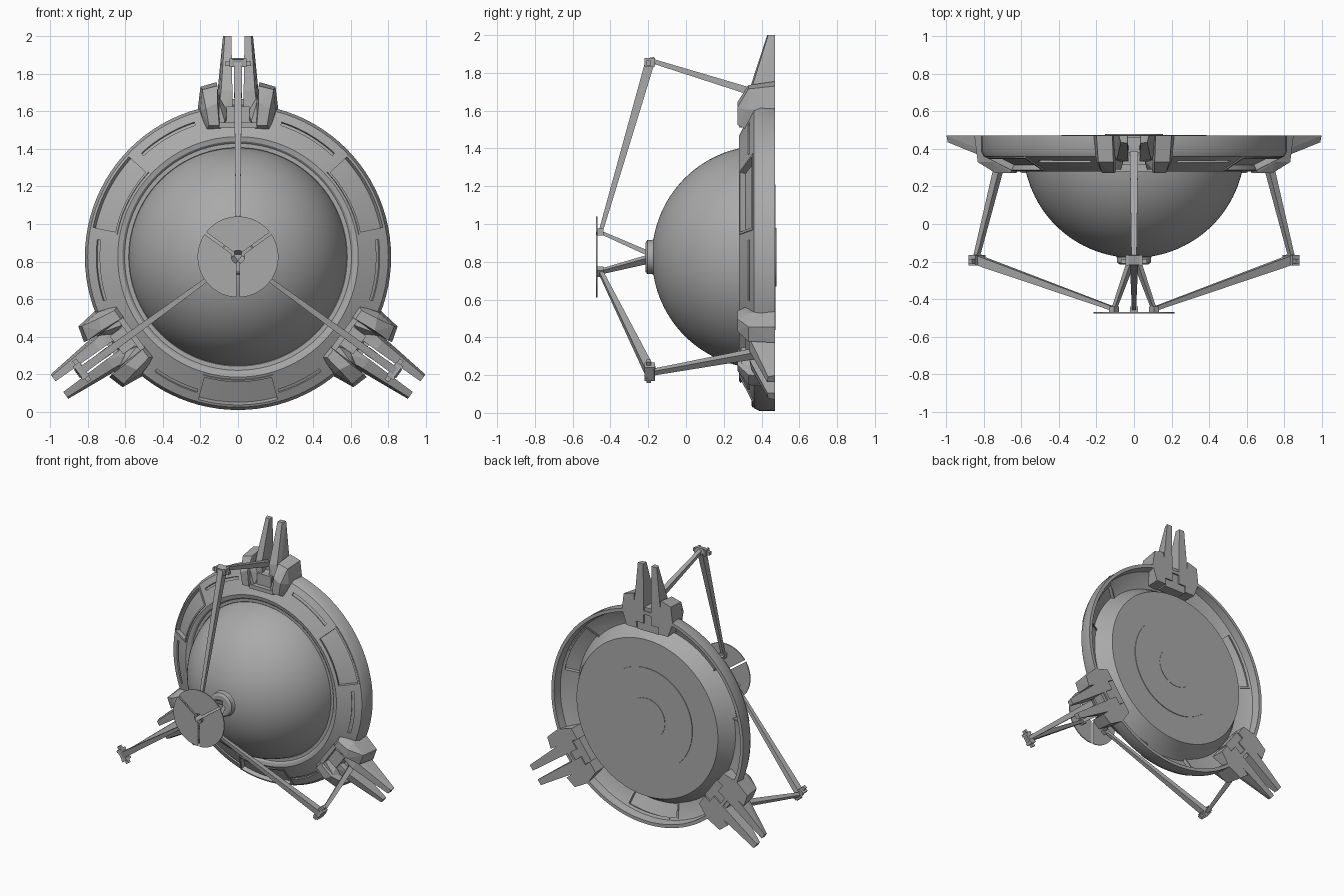
import bpy, bmesh, math
from mathutils import Vector

if "Cube" in bpy.data.objects:
    bpy.data.objects.remove(bpy.data.objects["Cube"])

AXIS_Z = 0.825
FINS = (90, 216, 324)
WINDOWS = (153, 270, 27)

grey = bpy.data.materials.new("plain grey")
grey.use_nodes = True
COLOR = (0.4, 0.4, 0.4, 1)
grey.diffuse_color = COLOR
grey.node_tree.nodes["Principled BSDF"].inputs["Base Color"].default_value = COLOR


def place(u, y, r, angle):
    """Tangent, depth and radius at an angle around the dish axis."""
    c, s = math.cos(math.radians(angle)), math.sin(math.radians(angle))
    return Vector((r * c + u * s, y, AXIS_Z + r * s - u * c))


def finish(name, bm, smooth=False):
    bmesh.ops.remove_doubles(bm, verts=bm.verts, dist=1e-5)
    bmesh.ops.recalc_face_normals(bm, faces=bm.faces)
    mesh = bpy.data.meshes.new(name)
    bm.to_mesh(mesh)
    bm.free()
    mesh.materials.append(grey)
    obj = bpy.data.objects.new(name, mesh)
    bpy.context.collection.objects.link(obj)
    if smooth:
        bpy.ops.object.select_all(action="DESELECT")
        obj.select_set(True)
        bpy.context.view_layer.objects.active = obj
        bpy.ops.object.shade_smooth_by_angle(angle=math.radians(30))
    return obj


def add_sweep(bm, profile, start=0, end=360, steps=96, closed=True):
    """Turn an (r, y) profile around the dish axis."""
    full = end - start == 360
    rings = []
    for i in range(steps if full else steps + 1):
        a = start + (end - start) * i / steps
        rings.append([bm.verts.new(place(0, y, r, a)) for r, y in profile])
    n = len(profile)
    for i in range(steps):
        p, q = rings[i], rings[(i + 1) % len(rings)]
        for j in range(n if closed else n - 1):
            k = (j + 1) % n
            quad = [p[j], p[k], q[k], q[j]]
            if profile[j][0] == 0:
                quad = [p[j], p[k], q[k]]
            elif profile[k][0] == 0:
                quad = [p[j], p[k], q[j]]
            bm.faces.new(quad)
    if not full:
        bm.faces.new(rings[0])
        bm.faces.new(rings[-1])


def sweep(name, profile, smooth=True, **kw):
    bm = bmesh.new()
    add_sweep(bm, profile, **kw)
    return finish(name, bm, smooth)


def add_hull(bm, points, angle):
    verts = [bm.verts.new(place(*p, angle)) for p in points]
    bmesh.ops.convex_hull(bm, input=verts)


def beam(bm, a, b, angle, size_a, size_b):
    """Tapered bar between two (y, r) points; sizes are half width, half depth."""
    a, b = Vector(a), Vector(b)
    d = (b - a).normalized()
    side = Vector((-d.y, d.x))
    pts = []
    for p, (w, t) in ((a, size_a), (b, size_b)):
        for su in (-1, 1):
            for st in (-1, 1):
                q = p + side * t * st
                pts.append((su * w, q.x, q.y))
    add_hull(bm, pts, angle)


def box(u0, u1, y0, y1, r0, r1):
    return [(u, y, r) for u in (u0, u1) for y in (y0, y1) for r in (r0, r1)]


def slope(s, h):
    """Point on the sloping rim: s runs outward, h is height above it."""
    return (0.64 + 0.894 * s + 0.447 * h, 0.28 + 0.447 * s - 0.894 * h)


def slab(s0, s1, h0, h1):
    return [slope(s0, h0), slope(s1, h0), slope(s1, h1), slope(s0, h1)]


# Rim shell with window openings and narrow grooves cut in
rim = sweep("rim", [(0.60, 0.30), (0.615, 0.285), (0.64, 0.28), (0.80, 0.36), (0.815, 0.39),
                    (0.815, 0.47), (0.79, 0.47), (0.78, 0.41), (0.66, 0.35), (0.60, 0.35)])
bm = bmesh.new()
for a in WINDOWS:
    add_sweep(bm, slab(0.02, 0.168, -0.12, 0.05), a - 16, a + 16, 16)
for a in FINS:
    for side in (-1, 1):
        reach = 37 if a != 90 and side == (1 if a == 216 else -1) else 43
        lo, hi = sorted((a + side * 18, a + side * reach))
        add_sweep(bm, slab(0.108, 0.128, -0.012, 0.03), lo, hi, 14)
cutter = finish("rim_cutter", bm)
cutter.hide_render = True
cut = rim.modifiers.new("openings", "BOOLEAN")
cut.object = cutter
cut.solver = "EXACT"
bpy.context.view_layer.objects.active = rim
bpy.ops.object.modifier_apply(modifier=cut.name)
bpy.data.objects.remove(cutter)
bpy.ops.object.select_all(action="DESELECT")
rim.select_set(True)
bpy.context.view_layer.objects.active = rim
bpy.ops.object.shade_smooth_by_angle(angle=math.radians(30))

# Window panels and frames
for a in WINDOWS:
    sweep("window_panel", slab(0.015, 0.172, -0.034, -0.026), start=a - 16.4, end=a + 16.4, steps=16)
    bm = bmesh.new()
    for s in (0.014, 0.162):
        add_sweep(bm, slab(s, s + 0.012, -0.06, 0.006), a - 16.5, a + 16.5, 16)
    for e in (a - 16.5, a + 15.5):
        add_sweep(bm, slab(0.014, 0.174, -0.06, 0.006), e, e + 1, 2)
    finish("window_frame", bm, True)

# Dome, its seat, the nose and the rear drum
R, CY = 0.59, 0.41
arc = [(R * math.sin(t), CY - R * math.cos(t)) for t in [i * math.radians(84) / 28 for i in range(29)]]
sweep("dome", [(0, arc[0][1])] + arc[1:], closed=False)
sweep("dome_seat", [(0.57, 0.31), (0.582, 0.296), (0.61, 0.296), (0.61, 0.34), (0.57, 0.34)])
sweep("nose", [(0, -0.215), (0.075, -0.215), (0.09, -0.205), (0.09, -0.18), (0.10, -0.165), (0, -0.165)],
      steps=40, closed=False)
sweep("rear_drum", [(0, 0.34), (0.68, 0.34), (0.66, 0.365), (0.60, 0.47), (0, 0.47)], closed=False)
sweep("rear_disc", [(0, 0.46), (0.385, 0.46), (0.385, 0.475), (0, 0.475)], closed=False)
sweep("rear_cap", [(0, 0.47), (0.155, 0.47), (0.155, 0.478), (0, 0.478)], steps=48, closed=False)

# Fin groups: prongs, shoulders and bracket
for a in FINS:
    prongs, shoulders, bracket = bmesh.new(), bmesh.new(), bmesh.new()
    for m in (-1, 1):
        add_hull(prongs, [(m * u, y, r) for u, y, r in (
            (0.035, 0.43, 1.175), (0.07, 0.435, 1.175), (0.035, 0.47, 1.175), (0.08, 0.47, 1.175),
            (0.03, 0.335, 0.885), (0.09, 0.345, 0.885), (0.03, 0.47, 0.72), (0.125, 0.47, 0.72),
            (0.03, 0.33, 0.72), (0.11, 0.33, 0.72))], a)
        add_hull(shoulders, [(m * u, y, r) for u, y, r in (
            (0.10, 0.272, 0.70), (0.155, 0.272, 0.70), (0.17, 0.272, 0.79), (0.11, 0.272, 0.82),
            (0.085, 0.33, 0.67), (0.17, 0.33, 0.67), (0.20, 0.33, 0.78), (0.19, 0.33, 0.89),
            (0.11, 0.33, 0.91), (0.09, 0.47, 0.67), (0.175, 0.47, 0.67), (0.215, 0.47, 0.78),
            (0.20, 0.47, 0.905), (0.115, 0.47, 0.93))], a)
        # Sloping cheeks beside the arm
        add_hull(bracket, [(m * u, y, r) for u, y, r in (
            (0.10, 0.29, 0.70), (0.10, 0.29, 0.82), (0.07, 0.29, 0.72), (0.055, 0.34, 0.78),
            (0.10, 0.36, 0.86), (0.10, 0.36, 0.70), (0.06, 0.36, 0.72))], a)
    add_hull(bracket, box(-0.10, 0.10, 0.28, 0.36, 0.685, 0.715), a)
    add_hull(bracket, box(-0.06, 0.06, 0.315, 0.40, 0.70, 0.80), a)
    add_hull(bracket, box(-0.09, 0.09, 0.38, 0.46, 0.66, 0.84), a)
    finish("fin_prongs", prongs)
    finish("fin_shoulders", shoulders)
    finish("fin_bracket", bracket)

    # Folding arm with elbow, and thin leg back to the nose
    arm, elbow, leg = bmesh.new(), bmesh.new(), bmesh.new()
    beam(arm, (0.38, 0.865), (-0.17, 1.035), a, (0.022, 0.02), (0.014, 0.012))
    beam(arm, (-0.19, 1.035), (-0.45, 0.14), a, (0.022, 0.025), (0.011, 0.011))
    finish("folding_arm", arm)
    for m in (-1, 1):
        beam(elbow, (-0.215, 1.03), (-0.165, 1.04), a, (0.028, 0.02), (0.028, 0.02))
        add_hull(elbow, box(m * 0.028, m * 0.045, -0.22, -0.165, 1.01, 1.055), a)
        add_hull(elbow, box(m * 0.045, m * 0.068, -0.21, -0.185, 1.015, 1.04), a)
    finish("elbow", elbow)
    beam(leg, (-0.45, 0.13), (-0.20, 0.02), a, (0.012, 0.009), (0.02, 0.013))
    add_hull(leg, box(-0.022, 0.022, -0.468, -0.438, 0.115, 0.15), a)
    finish("feed_leg", leg)

# Front plate in three sectors with straight narrow gaps
slits = (36, 144, 270, 396)
for a0, a1 in zip(slits, slits[1:]):
    bm = bmesh.new()
    outline = []
    for radius, flip in ((0.215, 1), (0.035, -1)):
        gap = math.degrees(math.asin(0.007 / radius))
        angles = [a0 + gap + (a1 - a0 - 2 * gap) * i / 24 for i in range(25)]
        outline += [place(0, -0.476, radius, t) for t in angles[::flip]]
    face = bm.faces.new([bm.verts.new(p) for p in outline])
    top = bmesh.ops.extrude_face_region(bm, geom=[face])["geom"]
    bmesh.ops.translate(bm, vec=(0, 0.007, 0), verts=[v for v in top if isinstance(v, bmesh.types.BMVert)])
    finish("front_plate", bm)
